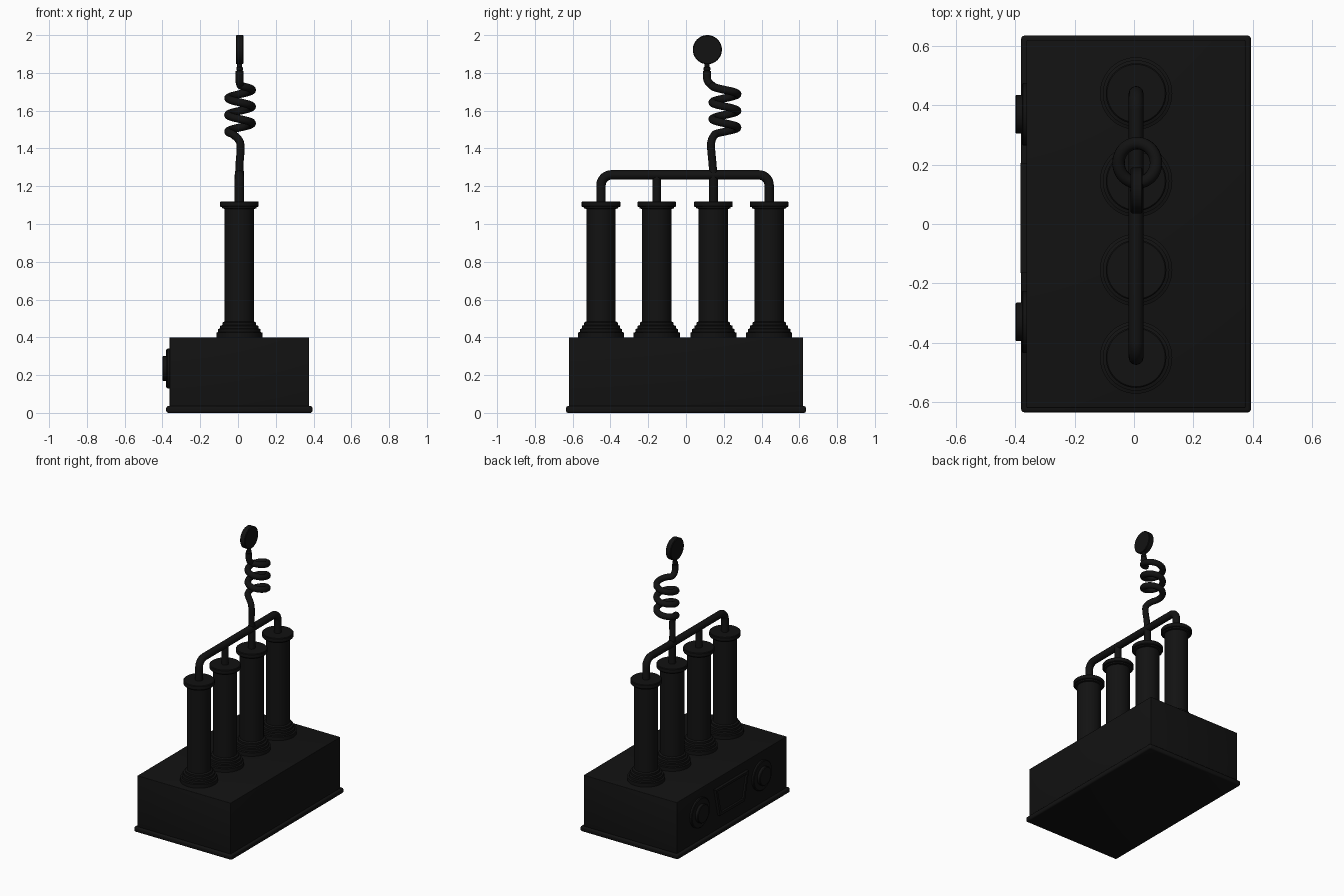
import bpy, bmesh, math
from mathutils import Vector

if "Cube" in bpy.data.objects:
    bpy.data.objects.remove(bpy.data.objects["Cube"])

CX = 0.007                      # centre line of the casing and columns
COLUMN_Y = (-0.45, -0.155, 0.145, 0.44)

black = bpy.data.materials.new("black")
black.diffuse_color = (0.006, 0.006, 0.006, 1)
black.use_nodes = True
black.node_tree.nodes["Principled BSDF"].inputs["Base Color"].default_value = black.diffuse_color


def finish(obj, name, angle=35):
    obj.name = obj.data.name = name
    obj.data.materials.append(black)
    bpy.ops.object.select_all(action='DESELECT')
    obj.select_set(True)
    bpy.context.view_layer.objects.active = obj
    bpy.ops.object.shade_smooth_by_angle(angle=math.radians(angle))
    return obj


def from_bmesh(name, bm):
    bmesh.ops.recalc_face_normals(bm, faces=bm.faces)
    me = bpy.data.meshes.new(name)
    bm.to_mesh(me)
    bm.free()
    obj = bpy.data.objects.new(name, me)
    bpy.context.collection.objects.link(obj)
    return finish(obj, name)


def box(name, x, y, z, bevel):
    bm = bmesh.new()
    bmesh.ops.create_cube(bm, size=1)
    for v in bm.verts:
        v.co = Vector([(r[0] + r[1]) / 2 + c * (r[1] - r[0]) for r, c in zip((x, y, z), v.co)])
    bmesh.ops.bevel(bm, geom=bm.edges[:], offset=bevel, segments=3, profile=0.5, affect='EDGES')
    return from_bmesh(name, bm)


def lathe(name, profile, loc, axis='Z', steps=48):
    """Revolve (radius, height) points; axis 'X' turns the height towards -x."""
    bm = bmesh.new()
    pts = [bm.verts.new((r, 0, h)) for r, h in profile]
    for a, b in zip(pts, pts[1:]):
        bm.edges.new((a, b))
    bmesh.ops.spin(bm, geom=bm.verts[:] + bm.edges[:], cent=(0, 0, 0), axis=(0, 0, 1),
                   angle=math.tau, steps=steps, use_duplicate=False)
    bmesh.ops.remove_doubles(bm, verts=bm.verts, dist=1e-5)
    for v in bm.verts:
        c = v.co.copy()
        v.co = Vector((-c.z, c.y, c.x) if axis == 'X' else c) + Vector(loc)
    return from_bmesh(name, bm)


def tube(name, points, radius, spline='POLY'):
    cu = bpy.data.curves.new(name, 'CURVE')
    cu.dimensions = '3D'
    cu.bevel_depth = radius
    cu.bevel_resolution = 4
    cu.use_fill_caps = True
    sp = cu.splines.new(spline)
    sp.points.add(len(points) - 1)
    for p, co in zip(sp.points, points):
        p.co = (*co, 1)
    if spline == 'NURBS':
        sp.order_u = 3
        sp.use_endpoint_u = True
        sp.resolution_u = 3
    obj = bpy.data.objects.new(name, cu)
    bpy.context.collection.objects.link(obj)
    bpy.ops.object.select_all(action='DESELECT')
    obj.select_set(True)
    bpy.context.view_layer.objects.active = obj
    bpy.ops.object.convert(target='MESH')
    return finish(bpy.context.object, name, 50)


# Casing and foot flange
box("casing", (-0.362, 0.376), (-0.62, 0.62), (0.01, 0.40), 0.004)
box("foot_flange", (-0.38, 0.394), (-0.635, 0.635), (0, 0.036), 0.011)

# Four columns with stepped feet and a collar on top
column = [(0, 0.39), (0.122, 0.39), (0.122, 0.425), (0.112, 0.428), (0.112, 0.444),
          (0.101, 0.447), (0.101, 0.461), (0.089, 0.465), (0.089, 0.478), (0.078, 0.484),
          (0.078, 1.08), (0.09, 1.082), (0.092, 1.09), (0.099, 1.09), (0.102, 1.094),
          (0.102, 1.116), (0.098, 1.12), (0, 1.12)]
for i, y in enumerate(COLUMN_Y):
    lathe(f"column_{i + 1}", column, (CX, y, 0))

# Manifold pipe joining the columns
R, TOP = 0.055, 1.26
path = [(CX, COLUMN_Y[0], 1.10)]
for side, y0 in ((-1, COLUMN_Y[0] + R), (1, COLUMN_Y[3] - R)):
    arc = [(CX, y0 + side * R * math.cos(a), TOP - R + R * math.sin(a))
           for a in (math.pi / 16 * k for k in range(9))]
    path += arc if side < 0 else arc[::-1]
path.append((CX, COLUMN_Y[3], 1.10))
tube("manifold_pipe", path, 0.025)
tube("short_riser", [(CX, COLUMN_Y[1], 1.10), (CX, COLUMN_Y[1], TOP)], 0.023)
tube("tall_riser", [(CX, COLUMN_Y[2], 1.10), (CX, COLUMN_Y[2], 1.28)], 0.024)

# Coiled rod rising from the third column
coil = [(CX, 0.145, 1.25), (CX, 0.141, 1.32), (0.015, 0.133, 1.39), (0.013, 0.132, 1.44)]
N = 60
for k in range(2, N + 1):
    t = k / N
    a = -math.pi / 2 - t * 3 * math.tau
    coil.append((0.011 + 0.064 * math.cos(a), 0.206 + 0.067 * math.sin(a), 1.467 + 0.265 * t))
coil += [(0.008, 0.113, 1.755), (0.008, 0.110, 1.785), (0.008, 0.111, 1.81)]
tube("coil", coil, 0.021, 'NURBS')

# Thin neck and upright disc at the tip
lathe("tip_neck", [(0, 1.76), (0.014, 1.76), (0.014, 1.81), (0.018, 1.815), (0.018, 1.828),
                   (0.013, 1.833), (0.013, 1.87), (0, 1.87)], (0.009, 0.111, 0), steps=24)
lathe("tip_disc", [(0, -0.02), (0.073, -0.02), (0.077, -0.016), (0.077, 0.016),
                   (0.073, 0.02), (0, 0.02)], (0.009, 0.113, 1.923), 'X')

# Two knobs on the left side
knob = [(0, -0.02), (0.105, -0.02), (0.105, 0.012), (0.1, 0.016), (0.065, 0.016),
        (0.065, 0.034), (0.061, 0.038), (0, 0.038)]
for i, y in enumerate((-0.33, 0.37)):
    lathe(f"knob_{i + 1}", knob, (-0.362, y, 0.235), 'X')

# Tapered display panel between the knobs, with an inset face
bm = bmesh.new()
face = bm.faces.new([bm.verts.new((-0.35, y, z)) for y, z in
                     ((-0.12, 0.135), (0.16, 0.135), (0.205, 0.335), (-0.165, 0.335))])
front = bmesh.ops.extrude_face_region(bm, geom=[face])
verts = [g for g in front['geom'] if isinstance(g, bmesh.types.BMVert)]
cap = [g for g in front['geom'] if isinstance(g, bmesh.types.BMFace)]
bmesh.ops.translate(bm, verts=verts, vec=(-0.032, 0, 0))
bmesh.ops.recalc_face_normals(bm, faces=bm.faces)
bmesh.ops.inset_region(bm, faces=cap, thickness=0.025, depth=0)
bmesh.ops.inset_region(bm, faces=cap, thickness=0.004, depth=-0.01)
from_bmesh("display_panel", bm)
